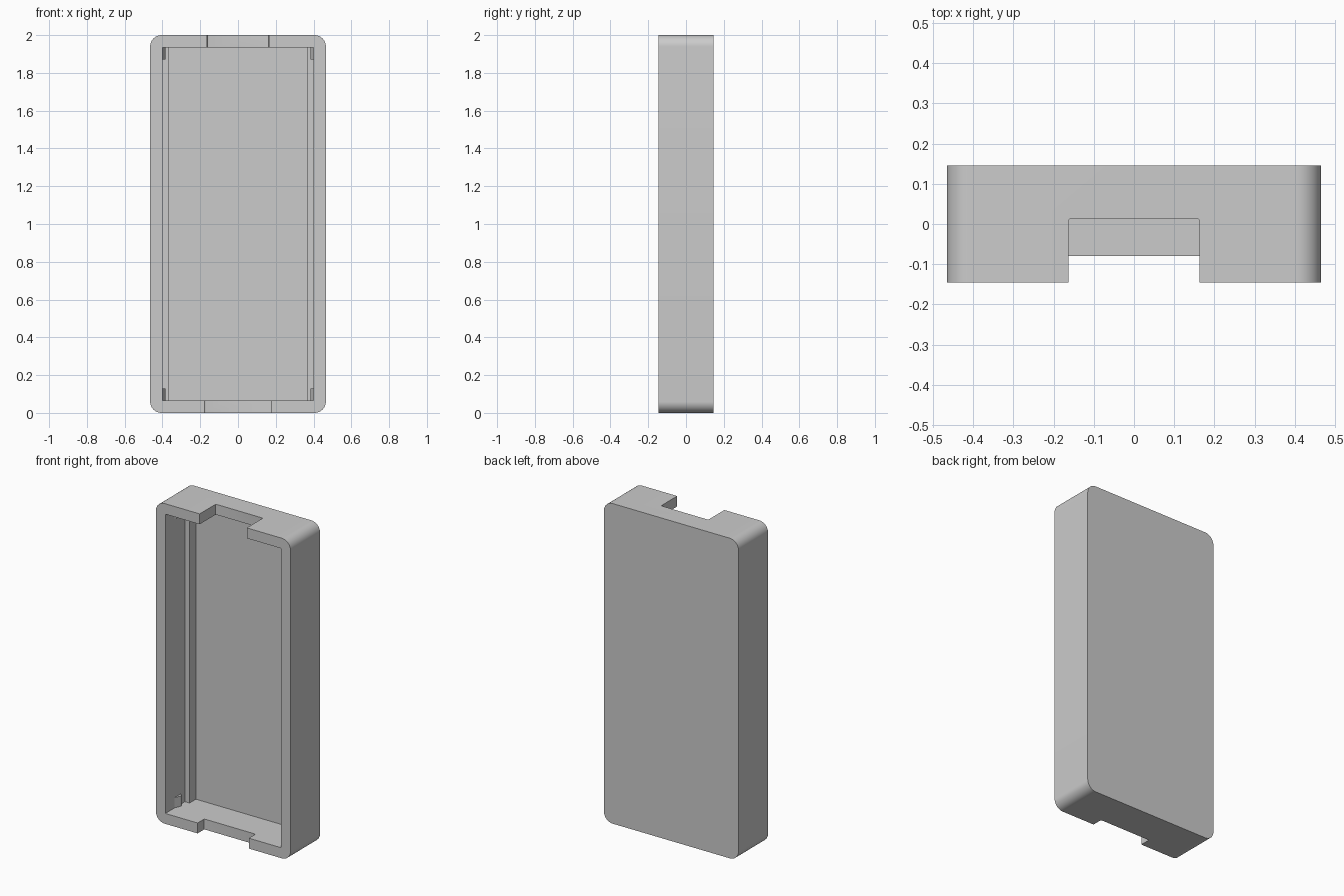
import bpy, bmesh, math

if "Cube" in bpy.data.objects:
    bpy.data.objects.remove(bpy.data.objects["Cube"])

W, D, H, R = 0.465, 0.146, 2.0, 0.06   # half width, half depth, height, corner radius
WALL = 0.065
INNER = W - WALL


def prism(name, points, vec):
    """Extrude a closed 3D outline along vec."""
    bm = bmesh.new()
    face = bm.faces.new([bm.verts.new(p) for p in points])
    ext = bmesh.ops.extrude_face_region(bm, geom=[face])
    moved = [v for v in ext["geom"] if isinstance(v, bmesh.types.BMVert)]
    bmesh.ops.translate(bm, verts=moved, vec=vec)
    bmesh.ops.recalc_face_normals(bm, faces=bm.faces)
    mesh = bpy.data.meshes.new(name)
    bm.to_mesh(mesh)
    bm.free()
    obj = bpy.data.objects.new(name, mesh)
    bpy.context.collection.objects.link(obj)
    return obj


def rounded(hx, lo, hi, r, n):
    """2D rounded rectangle, symmetric about 0 in the first axis."""
    pts = []
    for i, (cx, cy) in enumerate([(hx - r, hi - r), (-hx + r, hi - r),
                                  (-hx + r, lo + r), (hx - r, lo + r)]):
        for k in range(n + 1):
            a = math.pi / 2 * (i + k / n)
            pts.append((cx + r * math.cos(a), cy + r * math.sin(a)))
    return pts


def box(name, hx, y0, y1, z0, z1):
    return prism(name, [(-hx, y0, z0), (hx, y0, z0), (hx, y1, z0), (-hx, y1, z0)],
                 (0, 0, z1 - z0))


# Outer shell with rounded corners
case = prism("case_shell", [(x, -D, z) for x, z in rounded(W, 0, H, R, 12)], (0, 2 * D, 0))

# Cavity (narrower at the back, leaving side ledges) and the end notches
cutters = [
    box("cavity_cutter", INNER, -0.3, 0.047, WALL, H - WALL),
    box("floor_cutter", 0.368, -0.2, 0.11, WALL, H - WALL),
    prism("top_notch_cutter", [(x, y, H - 0.12) for x, y in rounded(0.163, -0.35, 0.013, 0.006, 3)],
          (0, 0, 0.2)),
    prism("bottom_notch_cutter", [(x, y, -0.1) for x, y in rounded(0.177, -0.35, -0.08, 0.006, 3)],
          (0, 0, 0.23)),
]
bpy.context.view_layer.objects.active = case
for c in cutters:
    mod = case.modifiers.new(c.name, 'BOOLEAN')
    mod.operation = 'DIFFERENCE'
    mod.solver = 'EXACT'
    mod.object = c
    bpy.ops.object.modifier_apply(modifier=mod.name)
    bpy.data.objects.remove(c)

case.select_set(True)
bpy.ops.object.shade_smooth_by_angle(angle=math.radians(30))

# Snap nubs in the four inner corners
for s, side in ((-1, "left"), (1, "right")):
    outline = [(INNER + 0.002, -0.055), (INNER, -0.055), (INNER - 0.016, -0.018),
               (INNER - 0.016, -0.008), (INNER, 0.005), (INNER + 0.002, 0.005)]
    for z, end in ((WALL - 0.002, "bottom"), (H - WALL - 0.064, "top")):
        prism(f"snap_nub_{end}_{side}", [(s * x, y, z) for x, y in outline], (0, 0, 0.066))
